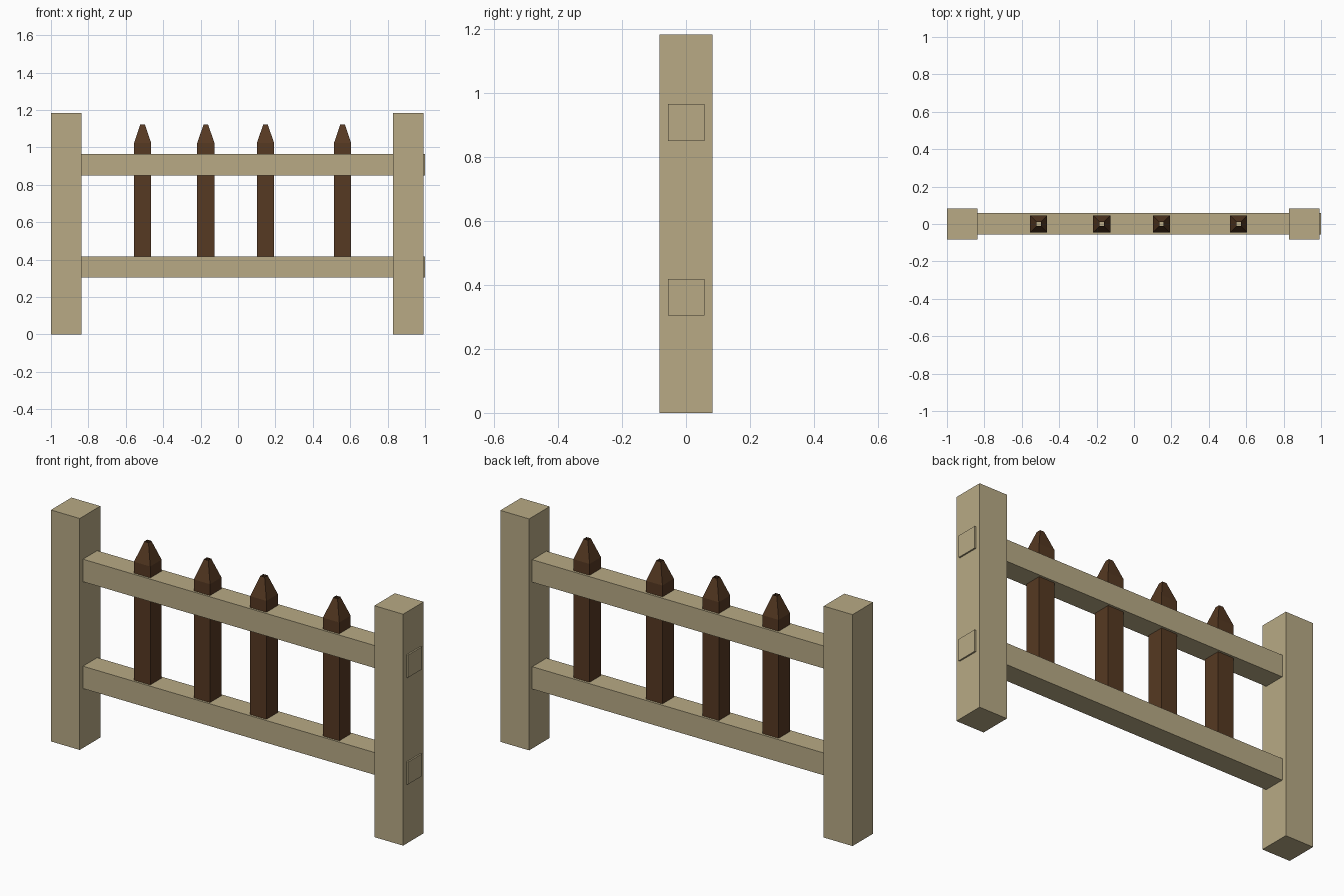
import bpy
import bmesh

if "Cube" in bpy.data.objects:
    bpy.data.objects.remove(bpy.data.objects["Cube"])


def material(name, rgb):
    m = bpy.data.materials.new(name)
    m.diffuse_color = (*rgb, 1.0)
    m.use_nodes = True
    m.node_tree.nodes["Principled BSDF"].inputs["Base Color"].default_value = m.diffuse_color
    return m


pale_wood = material("pale wood", (0.479, 0.402, 0.235))
dark_wood = material("dark wood", (0.093, 0.041, 0.016))


def finish(name, bm, mat):
    bmesh.ops.recalc_face_normals(bm, faces=bm.faces)
    mesh = bpy.data.meshes.new(name)
    bm.to_mesh(mesh)
    bm.free()
    mesh.materials.append(mat)
    obj = bpy.data.objects.new(name, mesh)
    bpy.context.collection.objects.link(obj)
    return obj


def box(name, x, y, z, mat):
    """Box from (min, max) ranges on each axis."""
    bm = bmesh.new()
    bmesh.ops.create_cube(bm, size=1)
    for v in bm.verts:
        v.co = [r[0] if c < 0 else r[1] for c, r in zip(v.co, (x, y, z))]
    return finish(name, bm, mat)


def picket(name, x):
    """Square stake with a tapered point, open at its tiny tip."""
    bm = bmesh.new()
    rings = []
    for half, z in ((0.046, 0.36), (0.046, 1.023), (0.012, 1.123)):
        rings.append([bm.verts.new((x + sx * half, sy * half, z))
                      for sx, sy in ((-1, -1), (1, -1), (1, 1), (-1, 1))])
    bm.faces.new(rings[0][::-1])
    for lo, hi in zip(rings, rings[1:]):
        for i in range(4):
            j = (i + 1) % 4
            bm.faces.new((lo[i], lo[j], hi[j], hi[i]))
    return finish(name, bm, dark_wood)


# End posts
box("left_post", (-1.0, -0.837), (-0.083, 0.083), (0, 1.183), pale_wood)
box("right_post", (0.829, 0.992), (-0.083, 0.083), (0, 1.183), pale_wood)

# Rails, set into the left post and poking just through the right one
box("lower_rail", (-0.92, 1.0), (-0.057, 0.058), (0.304, 0.418), pale_wood)
box("upper_rail", (-0.92, 1.0), (-0.057, 0.058), (0.85, 0.965), pale_wood)

# Pointed pickets
for n, px in enumerate((-0.51, -0.172, 0.147, 0.559), 1):
    picket(f"picket_{n}", px)
